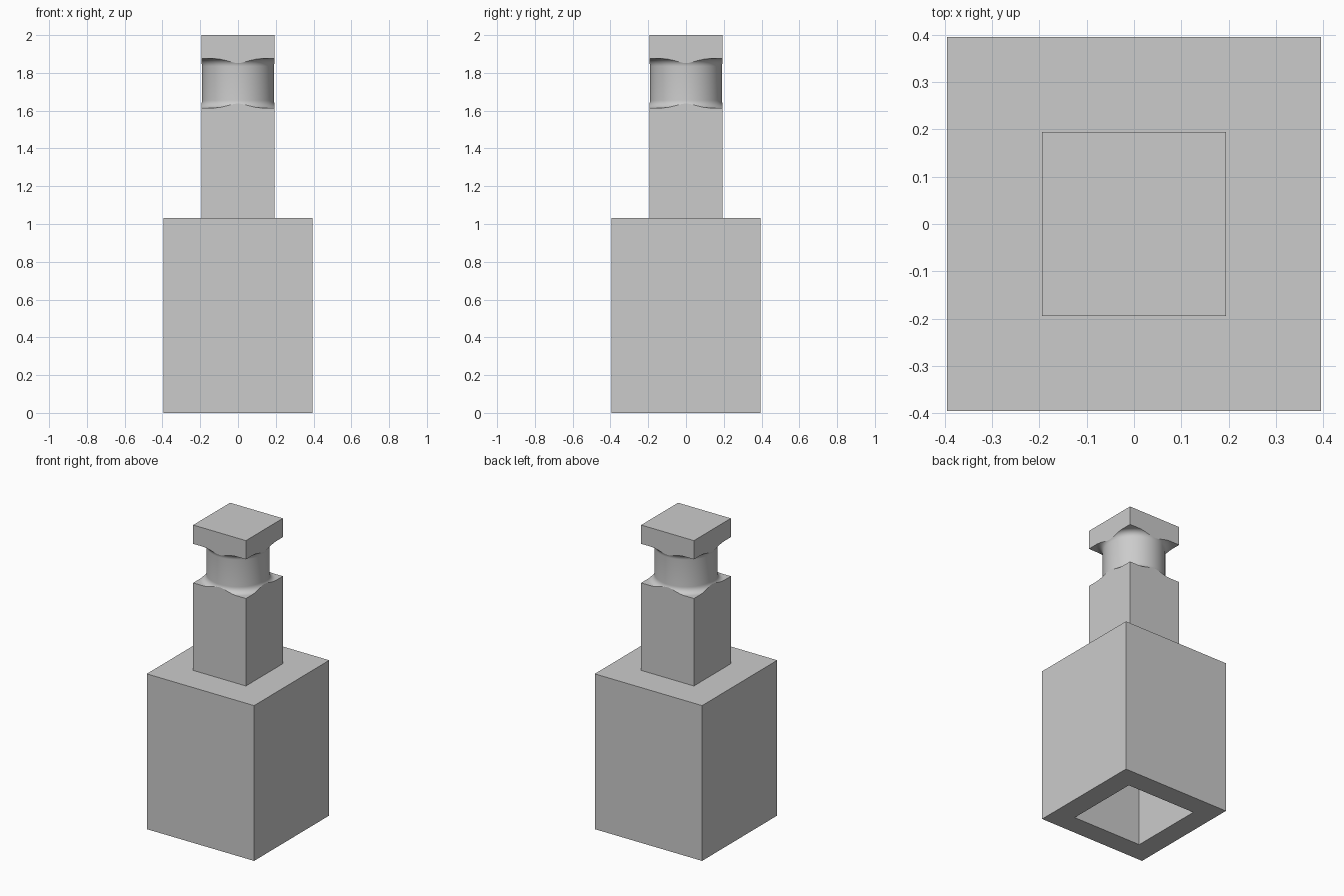
import bpy, bmesh, math
from mathutils import Matrix, Vector

cube = bpy.data.objects.get("Cube")
if cube:
    bpy.data.objects.remove(cube, do_unlink=True)

BASE_HALF, BASE_TOP = 0.395, 1.033
POST_HALF, TOP = 0.194, 2.0
NECK_R, NECK_LOW, NECK_HIGH, FILLET = 0.19, 1.615, 1.875, 0.04
SOCKET_HALF, SOCKET_DEPTH = 0.197, 0.97

grey = bpy.data.materials.new("plain grey")
grey.use_nodes = True
grey.diffuse_color = (0.6, 0.6, 0.6, 1)
grey.node_tree.nodes["Principled BSDF"].inputs["Base Color"].default_value = (0.6, 0.6, 0.6, 1)


def make_object(name, bm):
    bmesh.ops.recalc_face_normals(bm, faces=bm.faces)
    mesh = bpy.data.meshes.new(name)
    bm.to_mesh(mesh)
    bm.free()
    mesh.materials.append(grey)
    obj = bpy.data.objects.new(name, mesh)
    bpy.context.collection.objects.link(obj)
    return obj


def block(half, low, high):
    bm = bmesh.new()
    size = Matrix.Diagonal((2 * half, 2 * half, high - low, 1))
    place = Matrix.Translation((0, 0, (low + high) / 2))
    bmesh.ops.create_cube(bm, size=1, matrix=place @ size)
    return bm


# Base block with a square socket sunk into its underside
bm = block(BASE_HALF, 0, BASE_TOP)
bm.normal_update()
bottom = min(bm.faces, key=lambda f: f.calc_center_median().z)
bmesh.ops.inset_region(bm, faces=[bottom], thickness=BASE_HALF - SOCKET_HALF)
sunk = bmesh.ops.extrude_face_region(bm, geom=[bottom])["geom"]
verts = [v for v in sunk if isinstance(v, bmesh.types.BMVert)]
bmesh.ops.translate(bm, verts=verts, vec=(0, 0, SOCKET_DEPTH))
if bottom.is_valid:
    bmesh.ops.delete(bm, geom=[bottom], context="FACES_ONLY")
make_object("base_block", bm)

# Square post, to be turned down to a round neck below its head
post = make_object("post_with_neck", block(POST_HALF, BASE_TOP, TOP))

# Turned solid: wide body, filleted round neck, wide head
steps = [math.pi / 2 * i / 8 for i in range(9)]
centre = NECK_R + FILLET
lower = [(centre - FILLET * math.sin(a), NECK_LOW + FILLET * (1 - math.cos(a))) for a in steps]
upper = [(r, NECK_LOW + NECK_HIGH - z) for r, z in reversed(lower)]
profile = [(0, 0.9), (0.4, 0.9), (0.4, NECK_LOW), *lower, *upper,
           (0.4, NECK_HIGH), (0.4, 2.1), (0, 2.1)]
bm = bmesh.new()
points = [bm.verts.new((r, 0, z)) for r, z in profile]
edges = [bm.edges.new(pair) for pair in zip(points, points[1:])]
bmesh.ops.spin(bm, geom=points + edges, cent=Vector(), axis=(0, 0, 1),
               angle=math.tau, steps=64, use_merge=True)
bmesh.ops.remove_doubles(bm, verts=bm.verts, dist=0.0001)
cutter = make_object("turning_shape", bm)
cutter.hide_render = True

turn = post.modifiers.new("turned neck", "BOOLEAN")
turn.operation = "INTERSECT"
turn.solver = "EXACT"
turn.object = cutter
bpy.ops.object.select_all(action="DESELECT")
post.select_set(True)
bpy.context.view_layer.objects.active = post
bpy.ops.object.modifier_apply(modifier=turn.name)
bpy.data.objects.remove(cutter, do_unlink=True)
bpy.ops.object.shade_smooth_by_angle(angle=math.radians(20))
